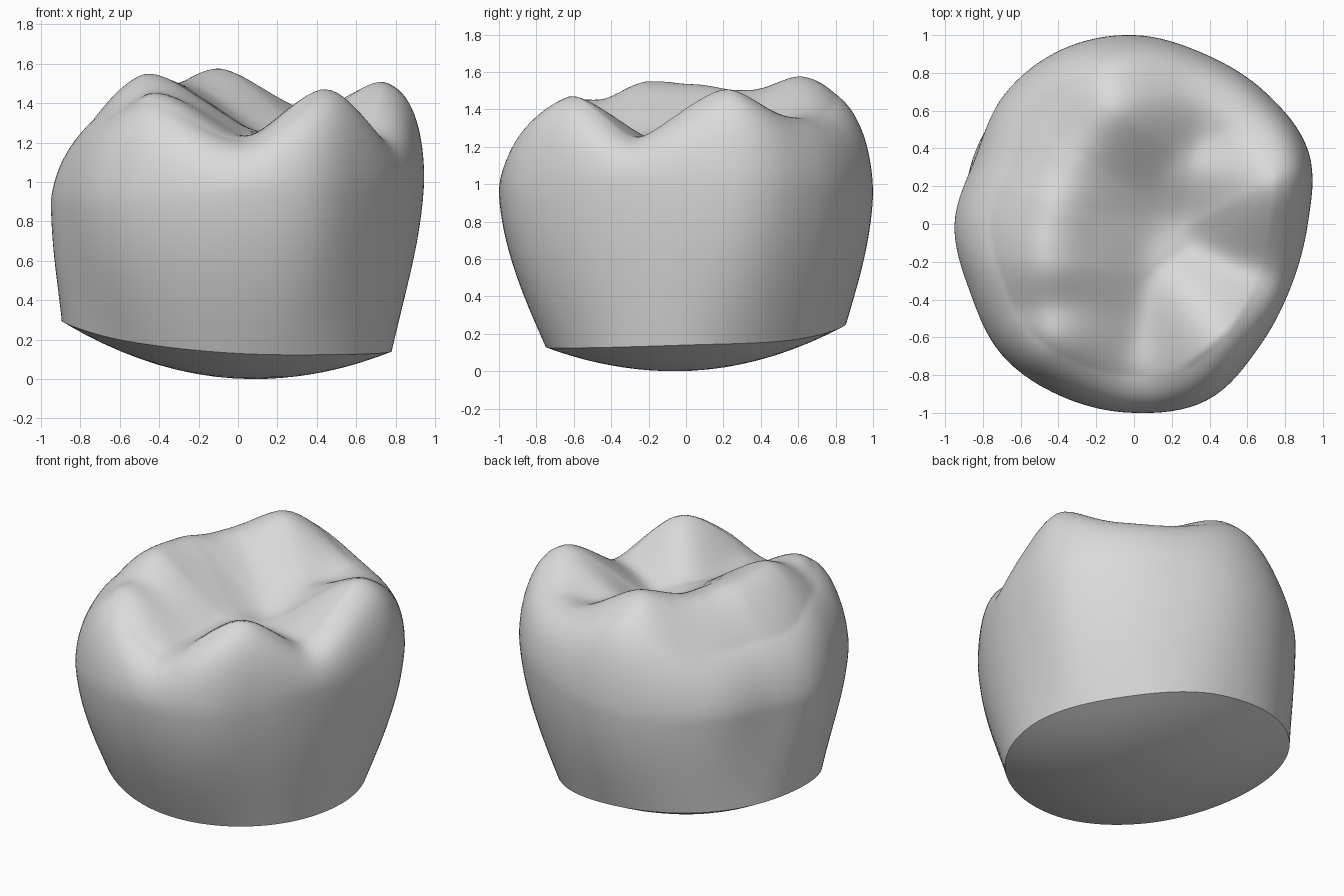
import bpy, bmesh, math
from mathutils import Vector

cube = bpy.data.objects.get("Cube")
if cube:
    bpy.data.objects.remove(cube, do_unlink=True)

SEGMENTS = 128

# Radii and neck edge heights at even angles, counter-clockwise from +x
BELLY = [.92, 1.0, .985, .975, 1.0, 1.0, .97, .91,
         .95, .94, .985, .99, 1.0, 1.01, .93, .895]
NECK = [.78, .78, .85, .93, .89, .78, .75, .77]
NECK_Z = [.14, .165, .245, .29, .29, .19, .13, .125]

# Crest lines over the chewing surface: x, y, height
RIDGES = [
    # right side crest up to the back cusp
    [(-.46, -.20, 1.56), (-.43, .10, 1.52), (-.30, .38, 1.48),
     (-.12, .62, 1.56), (-.16, .78, 1.55)],
    # right lobe leaning into the central groove
    [(-.46, -.12, 1.52), (-.22, -.12, 1.34)],
    # back rim round to the left cusp and its inner lobe
    [(-.10, .70, 1.51), (.40, .68, 1.34), (.58, .55, 1.35),
     (.75, .24, 1.51), (.30, .30, 1.31)],
    # front right cusp
    [(-.56, -.59, 1.45), (-.46, -.59, 1.49)],
    # front left cusp and its inner lobe
    [(.45, -.60, 1.505), (.15, -.22, 1.24)],
    # low saddles on the front and left rims
    [(-.12, -.76, 1.20), (.04, -.76, 1.20)],
    [(.75, -.28, 1.21), (.78, -.16, 1.21)],
]
CRESTS = [(Vector(a), Vector(b)) for line in RIDGES for a, b in zip(line, line[1:])]


def periodic(values, angle):
    """Smooth closed curve through evenly spaced values."""
    n = len(values)
    u = angle / math.tau * n
    i = math.floor(u)
    t = u - i
    a, b, c, d = (values[(i + k) % n] for k in (-1, 0, 1, 2))
    return b + t / 2 * (c - a + t * (2 * a - 5 * b + 4 * c - d
                                     + t * (3 * (b - c) + d - a)))


def chewing_height(x, y):
    """Soft maximum of rounded ridges over a shallow basin floor."""
    p = Vector((x, y))
    total = math.exp(20 * .13)
    for a, b in CRESTS:
        along = (b - a).xy
        t = max(0, min(1, (p - a.xy).dot(along) / along.length_squared))
        near = a.lerp(b, t)
        d = math.sqrt((p - near.xy).length_squared + .02) - .14
        total += math.exp(20 * (near.z - .8 * d - 1))
    return .99 + math.log(total) / 20


def belly_height(angle):
    return .95 + .06 * math.cos(angle)


def base_point(angle, f):
    r = periodic(NECK, angle) * f
    return (r * math.cos(angle) + .08 * (1 - f),
            r * math.sin(angle) - .06 * (1 - f),
            periodic(NECK_Z, angle) * f * f)


def wall_point(angle, t):
    low, high = periodic(NECK, angle), periodic(BELLY, angle)
    r = low + (high - low) * (.8 * math.sin(t * math.pi / 2) + .2 * t)
    z = periodic(NECK_Z, angle) * (1 - t) + belly_height(angle) * t
    return (r * math.cos(angle), r * math.sin(angle), z)


def top_point(angle, f):
    r = periodic(BELLY, angle)
    inner = r * min(f, .8)
    belly = belly_height(angle)
    rise = chewing_height(inner * math.cos(angle), inner * math.sin(angle)) - belly
    # The right and back right shoulders slope more than the others
    slope = ((1 + math.cos(angle - math.radians(165))) / 2) ** 2
    shoulder = max(0, 1 - f ** (10 - 5.8 * slope)) ** (.5 + .12 * slope)
    return (r * f * math.cos(angle), r * f * math.sin(angle), belly + rise * shoulder)


# Rings run from the base centre, up the wall, and in over the top
profile = [(base_point, i / 10) for i in range(1, 11)]
profile += [(wall_point, i / 16) for i in range(1, 17)]
profile += [(top_point, math.cos(i / 64 * math.pi / 2)) for i in range(2, 64)]

bm = bmesh.new()
rings = []
for point, t in profile:
    rings.append([bm.verts.new(point(math.tau * k / SEGMENTS, t))
                  for k in range(SEGMENTS)])
base_center = bm.verts.new(base_point(0, 0))
center_z = sum(v.co.z for v in rings[-1]) / SEGMENTS
top_center = bm.verts.new((0, 0, center_z))
for k in range(SEGMENTS):
    n = (k + 1) % SEGMENTS
    bm.faces.new((base_center, rings[0][n], rings[0][k]))
    bm.faces.new((top_center, rings[-1][k], rings[-1][n]))
    for low, high in zip(rings, rings[1:]):
        bm.faces.new((low[k], low[n], high[n], high[k]))
bmesh.ops.recalc_face_normals(bm, faces=bm.faces)

mesh = bpy.data.meshes.new("tooth_crown")
bm.to_mesh(mesh)
bm.free()
crown = bpy.data.objects.new("tooth_crown", mesh)
bpy.context.collection.objects.link(crown)

# Single plain colour
color = (.7, .7, .7, 1)
mat = bpy.data.materials.new("light_grey")
mat.use_nodes = True
mat.diffuse_color = color
mat.node_tree.nodes["Principled BSDF"].inputs["Base Color"].default_value = color
mesh.materials.append(mat)

# Smooth skin with a crisp edge around the base
bpy.ops.object.select_all(action="DESELECT")
crown.select_set(True)
bpy.context.view_layer.objects.active = crown
bpy.ops.object.shade_smooth_by_angle(angle=math.radians(40))
